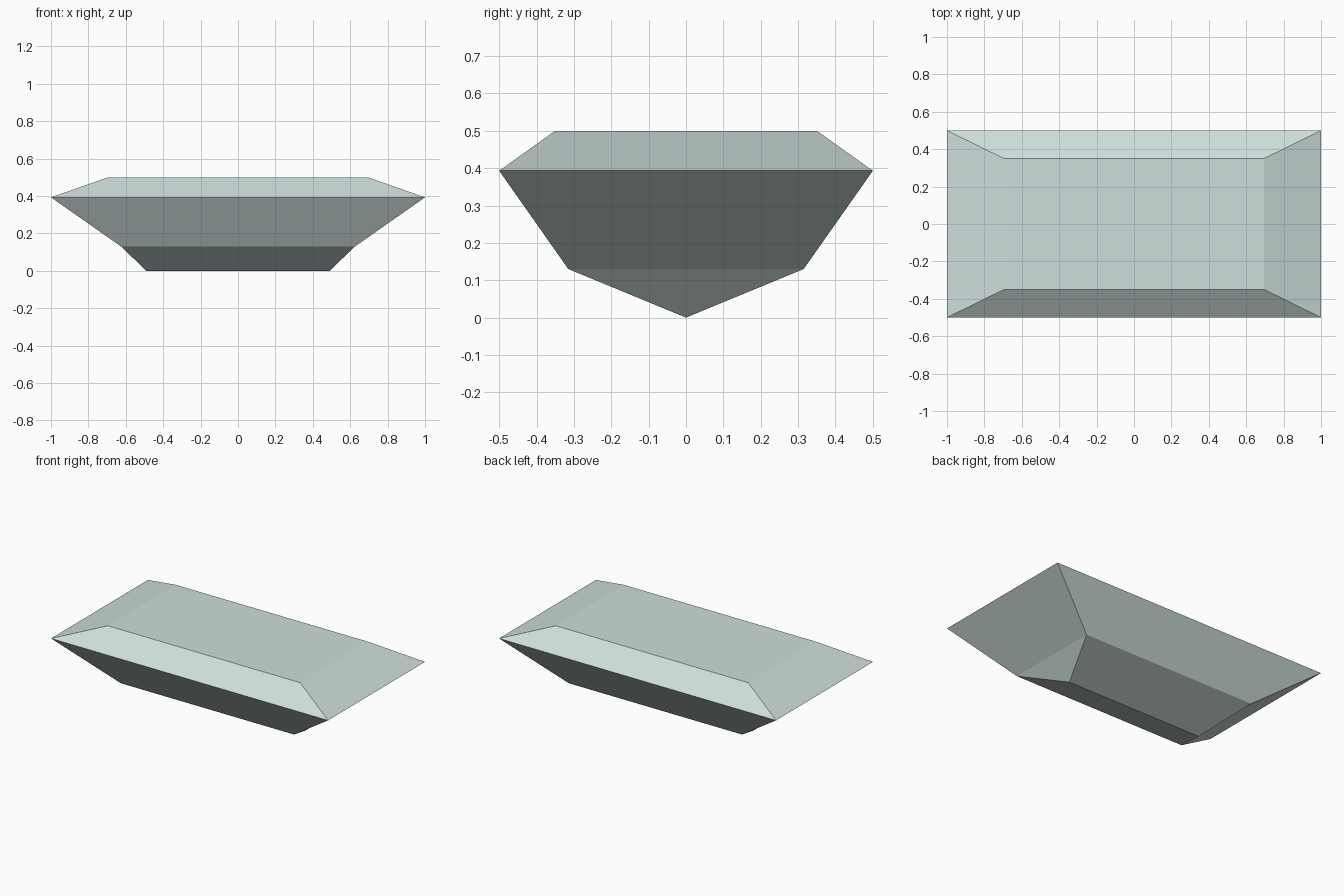
import bpy
import bmesh

cube = bpy.data.objects.get("Cube")
if cube:
    bpy.data.objects.remove(cube, do_unlink=True)

# Pale grey-green stone
stone = bpy.data.materials.new("pale_green_stone")
stone.use_nodes = True
colour = (0.61, 0.73, 0.70, 1)
stone.diffuse_color = colour
stone.node_tree.nodes["Principled BSDF"].inputs["Base Color"].default_value = colour

# Half length, half width and height of each level: keel, pavilion, girdle, table
levels = [(0.49, 0, 0), (0.625, 0.315, 0.13), (1, 0.5, 0.393), (0.695, 0.35, 0.5)]
corners = [(-1, -1), (1, -1), (1, 1), (-1, 1)]

bm = bmesh.new()
rings = [[bm.verts.new((sx * x, sy * y, z)) for sx, sy in corners] for x, y, z in levels]

# Facets between neighbouring levels
for low, high in zip(rings, rings[1:]):
    for i in range(4):
        j = (i + 1) % 4
        bm.faces.new((low[i], low[j], high[j], high[i]))

# Flat table on top; the lowest ring closes into a single keel edge
bm.faces.new(rings[-1])
bmesh.ops.remove_doubles(bm, verts=bm.verts[:], dist=0.0001)
bmesh.ops.recalc_face_normals(bm, faces=bm.faces[:])

mesh = bpy.data.meshes.new("cut_gem")
bm.to_mesh(mesh)
bm.free()
mesh.materials.append(stone)
gem = bpy.data.objects.new("cut_gem", mesh)
bpy.context.collection.objects.link(gem)
